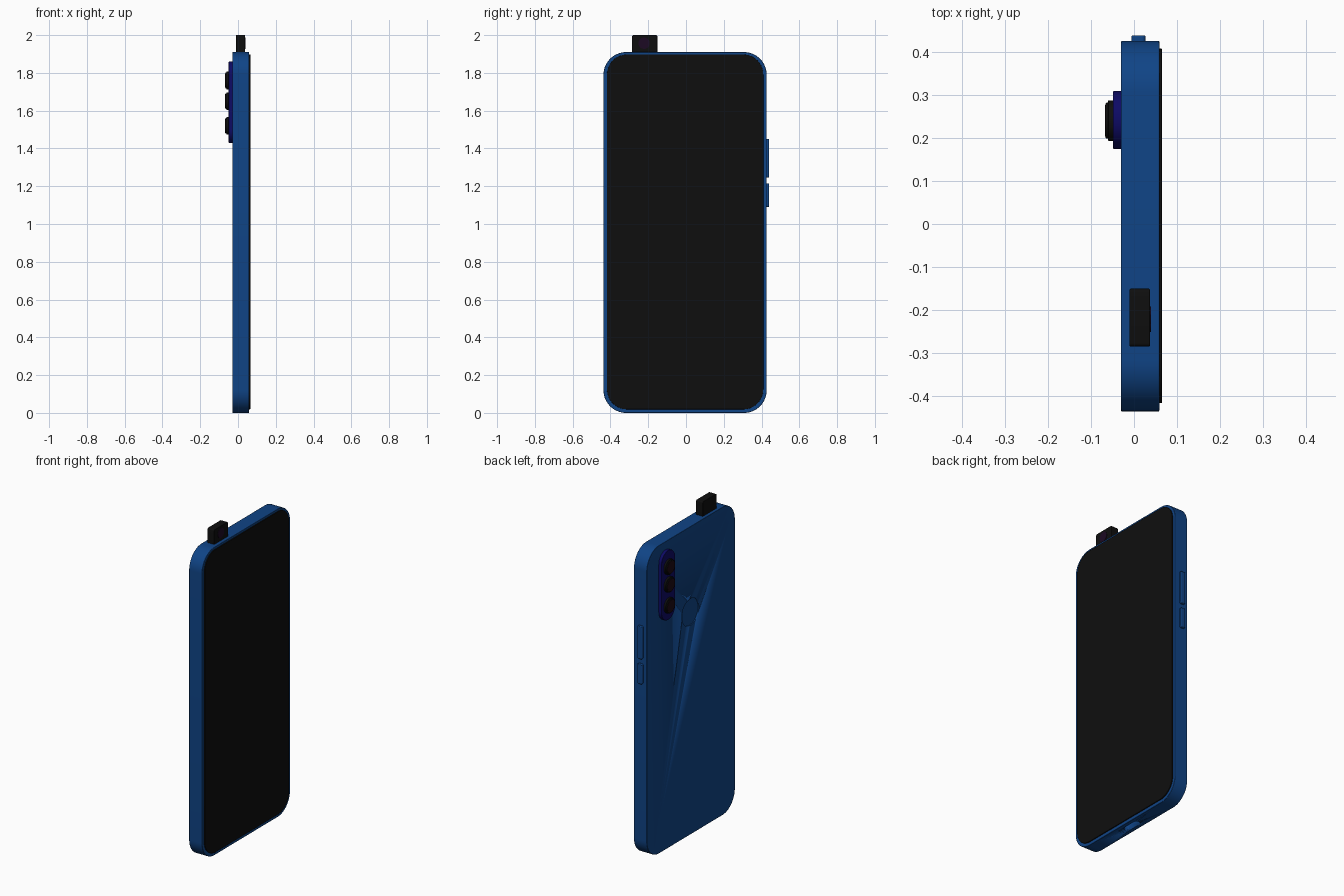
import bpy, bmesh, math

if "Cube" in bpy.data.objects:
    bpy.data.objects.remove(bpy.data.objects["Cube"])


def material(name, rgb):
    m = bpy.data.materials.new(name)
    m.diffuse_color = (*rgb, 1)
    m.use_nodes = True
    m.node_tree.nodes["Principled BSDF"].inputs["Base Color"].default_value = m.diffuse_color
    return m


BLUE = material("body blue", (0.005, 0.058, 0.24))
BLACK = material("glossy black", (0.0045, 0.0045, 0.0045))
NAVY = material("deep navy", (0.004, 0.003, 0.13))
GLASS = material("dark red glass", (0.012, 0.003, 0.006))
PURPLE = material("dark purple glass", (0.012, 0.003, 0.017))


def outline(u0, u1, v0, v1, r, seg):
    """Rounded rectangle; a radius of half the width makes a pill or a circle."""
    pts = []
    for cu, cv, start in ((u1 - r, v1 - r, 0), (u0 + r, v1 - r, 90),
                          (u0 + r, v0 + r, 180), (u1 - r, v0 + r, 270)):
        for i in range(seg + 1):
            a = math.radians(start + 90 * i / seg)
            p = (cu + r * math.cos(a), cv + r * math.sin(a))
            if not pts or math.dist(p, pts[-1]) > 1e-5:
                pts.append(p)
    if math.dist(pts[0], pts[-1]) < 1e-5:
        pts.pop()
    return pts


def slab(name, mat, axis, rect, r, d0, d1, bevel=0.0, seg=10):
    """Extrude a rounded rectangle along an axis from d0 to d1."""
    place = {"x": lambda u, v: (d0, u, v), "y": lambda u, v: (u, d0, v),
             "z": lambda u, v: (u, v, d0)}[axis]
    shift = {"x": (d1 - d0, 0, 0), "y": (0, d1 - d0, 0), "z": (0, 0, d1 - d0)}[axis]
    bm = bmesh.new()
    face = bm.faces.new([bm.verts.new(place(u, v)) for u, v in outline(*rect, r, seg)])
    out = bmesh.ops.extrude_face_region(bm, geom=[face], use_keep_orig=True)
    bmesh.ops.translate(bm, vec=shift,
                        verts=[g for g in out["geom"] if isinstance(g, bmesh.types.BMVert)])
    bmesh.ops.recalc_face_normals(bm, faces=bm.faces)
    me = bpy.data.meshes.new(name)
    bm.to_mesh(me)
    bm.free()
    me.materials.append(mat)
    ob = bpy.data.objects.new(name, me)
    bpy.context.collection.objects.link(ob)
    bpy.ops.object.select_all(action="DESELECT")
    ob.select_set(True)
    bpy.context.view_layer.objects.active = ob
    bpy.ops.object.shade_smooth_by_angle(angle=math.radians(30))
    if bevel:
        b = ob.modifiers.new("soft edge", "BEVEL")
        b.width, b.segments, b.limit_method = bevel, 2, "ANGLE"
        b.angle_limit = math.radians(40)
    return ob


def disc(name, mat, y, z, r, d0, d1, bevel=0.0):
    return slab(name, mat, "x", (y - r, y + r, z - r, z + r), r, d0, d1, bevel)


# Case
body = slab("phone_body", BLUE, "x", (-0.437, 0.427, 0, 1.91), 0.12, -0.03, 0.059, 0.002, 14)

# Recesses: fingerprint reader on the back, charging port underneath
cutters = [
    disc("fingerprint_cutter", BLUE, 0.0, 1.38, 0.083, -0.05, -0.024),
    slab("port_cutter", BLUE, "z", (-0.006, 0.036, -0.06, 0.06), 0.021, -0.05, 0.04),
]
for c in cutters:
    c.hide_render = True
    c.hide_viewport = True
    m = body.modifiers.new(c.name, "BOOLEAN")
    m.operation, m.solver, m.object = "DIFFERENCE", "EXACT", c

# Screen
slab("screen", BLACK, "x", (-0.418, 0.409, 0.019, 1.897), 0.105, 0.05, 0.065, 0.001, 14)

# Side buttons
for name, z0, z1 in (("volume_button", 1.245, 1.45), ("power_button", 1.09, 1.215)):
    slab(name, BLUE, "y", (-0.006, 0.027, z0, z1), 0.008, 0.42, 0.44, 0.003, 4)

# Pop-up camera
slab("popup_camera", BLACK, "x", (-0.286, -0.151, 1.85, 2.0), 0.008, -0.01, 0.037, 0.002, 4)
disc("popup_lens", PURPLE, -0.222, 1.957, 0.03, 0.03, 0.0395)

# Rear camera plate and three lenses
slab("camera_plate", NAVY, "x", (0.175, 0.31, 1.43, 1.86), 0.067, -0.049, -0.028, 0.002, 14)
for i, z in enumerate((1.76, 1.65, 1.52), 1):
    disc(f"lens_barrel_{i}", BLACK, 0.241, z, 0.047, -0.061, -0.045, 0.002)
    disc(f"lens_ring_{i}", BLACK, 0.241, z, 0.042, -0.066, -0.055, 0.002)
    disc(f"lens_glass_{i}", GLASS, 0.241, z, 0.037, -0.068, -0.06)
